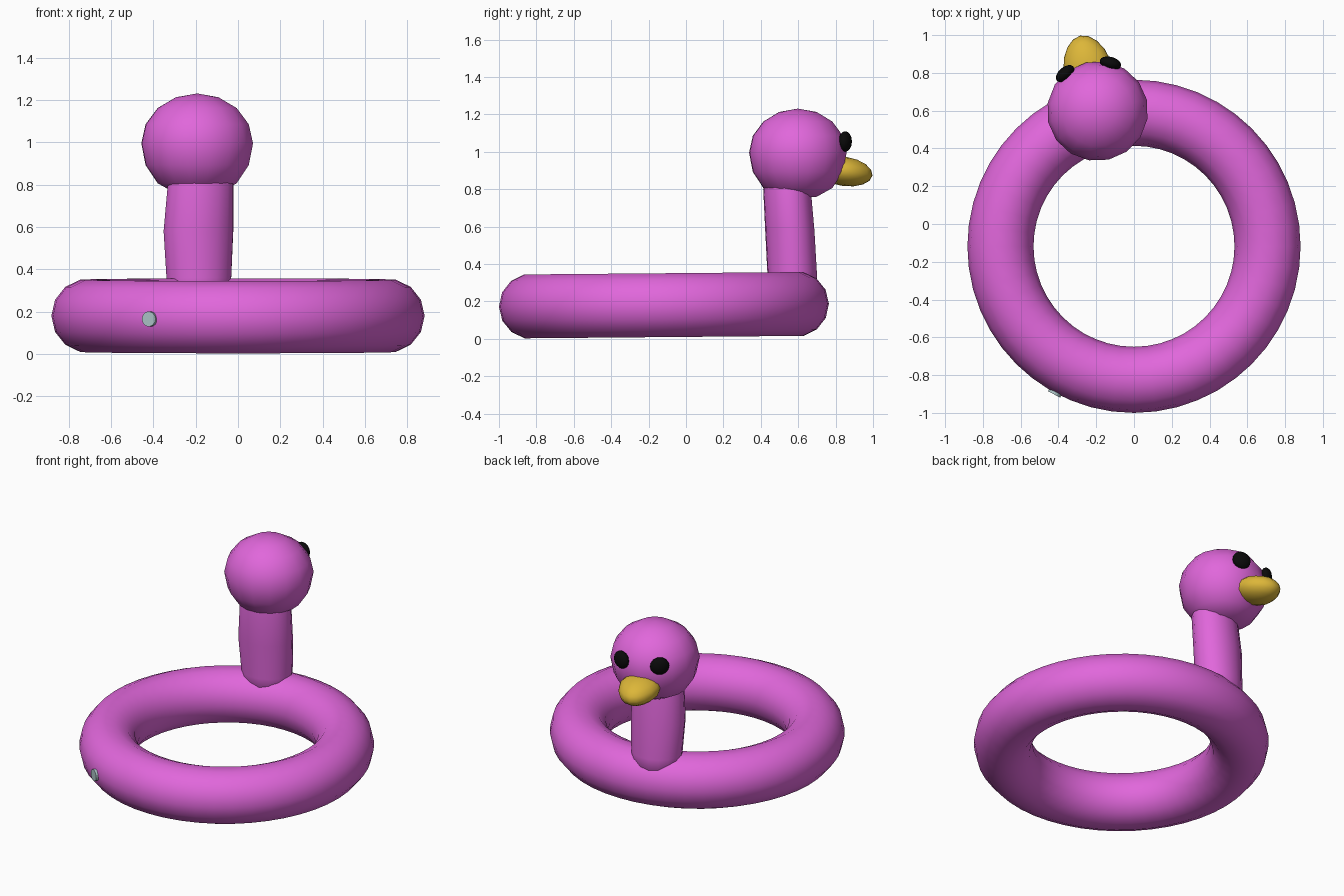
import bpy, bmesh, math
from mathutils import Matrix, Vector

if "Cube" in bpy.data.objects:
    bpy.data.objects.remove(bpy.data.objects["Cube"])

FACING = math.radians(13)          # the head looks back (+y), turned a little to -x
TURN = Matrix.Rotation(FACING, 4, 'Z')
HEAD = Vector((-0.193, 0.598, 0.995))


def material(name, rgb):
    m = bpy.data.materials.new(name)
    m.diffuse_color = (*rgb, 1)
    m.use_nodes = True
    m.node_tree.nodes["Principled BSDF"].inputs["Base Color"].default_value = m.diffuse_color
    return m


pink = material("pink vinyl", (0.75, 0.135, 0.71))
gold = material("golden yellow", (0.72, 0.47, 0.04))
black = material("black", (0.003, 0.003, 0.003))
grey = material("pale valve grey", (0.42, 0.56, 0.58))


def finish(bm, name, mat, smooth=True):
    bmesh.ops.recalc_face_normals(bm, faces=bm.faces)
    me = bpy.data.meshes.new(name)
    bm.to_mesh(me)
    bm.free()
    me.materials.append(mat)
    for p in me.polygons:
        p.use_smooth = smooth
    ob = bpy.data.objects.new(name, me)
    bpy.context.collection.objects.link(ob)
    return ob


def ellipsoid(name, mat, matrix, radii, segs=16, rings=8, shape=None):
    bm = bmesh.new()
    bmesh.ops.create_uvsphere(bm, u_segments=segs, v_segments=rings, radius=1)
    for v in bm.verts:
        if shape:
            shape(v.co)
        v.co = matrix @ Vector(c * r for c, r in zip(v.co, radii))
    return finish(bm, name, mat)


# Swim ring, very slightly raised at the back
bpy.ops.mesh.primitive_torus_add(major_segments=48, minor_segments=14,
                                 major_radius=0.707, minor_radius=0.175,
                                 location=(0, -0.118, 0.18),
                                 rotation=(math.radians(0.5), 0, 0))
ring = bpy.context.object
ring.name = ring.data.name = "swim_ring"
ring.data.materials.append(pink)
bpy.ops.object.shade_smooth()

# Neck: oval sections (x, y, z, half width, half depth)
sections = [(-0.185, 0.572, 0.22, 0.150, 0.130), (-0.185, 0.567, 0.36, 0.157, 0.132),
            (-0.187, 0.555, 0.58, 0.169, 0.130), (-0.177, 0.540, 0.80, 0.159, 0.126),
            (-0.177, 0.540, 0.88, 0.140, 0.115)]
bm = bmesh.new()
loops = []
for x, y, z, a, b in sections:
    loops.append([bm.verts.new(Vector((x, y, z)) + TURN @ Vector((a * math.cos(t), b * math.sin(t), 0)))
                  for t in (2 * math.pi * i / 16 for i in range(16))])
for lo, hi in zip(loops, loops[1:]):
    for i in range(16):
        j = (i + 1) % 16
        bm.faces.new((lo[i], lo[j], hi[j], hi[i]))
bm.faces.new(loops[0])
bm.faces.new(loops[-1])
finish(bm, "neck", pink)


# Head: fuller below, flattened underneath
def jowl(co):
    if co.z < 0:
        co.z = max(co.z * 1.13, -1.0)


ellipsoid("head", pink, Matrix.Translation(HEAD) @ TURN, (0.268, 0.264, 0.236), shape=jowl)

# Eyes: flattened balls either side of the facing direction
for side, name in ((1, "left_eye"), (-1, "right_eye")):
    turn = Matrix.Rotation(FACING + side * math.radians(28), 4, 'Z')
    place = Matrix.Translation(HEAD + turn @ Vector((0, 0.262, 0.06)))
    ellipsoid(name, black, place @ turn, (0.058, 0.034, 0.055))


# Beak: wide flat bill, tipped down and narrowing to the front
def bill(co):
    if co.y > 0:
        co.x *= 1 - 0.15 * co.y


place = Matrix.Translation(HEAD + TURN @ Vector((0, 0.255, -0.1)))
ellipsoid("beak", gold, place @ TURN @ Matrix.Rotation(math.radians(-8), 4, 'X'),
          (0.126, 0.156, 0.078), shape=bill)

# Air valve on the outside of the ring
out = Vector((-0.474, -0.88, 0)).normalized()
bm = bmesh.new()
bmesh.ops.create_cone(bm, cap_ends=True, segments=16, radius1=0.036, radius2=0.036, depth=0.03,
                      matrix=Matrix.Translation(Vector((0, -0.118, 0.165)) + out * 0.876)
                      @ out.to_track_quat('Z', 'Y').to_matrix().to_4x4())
finish(bm, "air_valve", grey, smooth=False)
